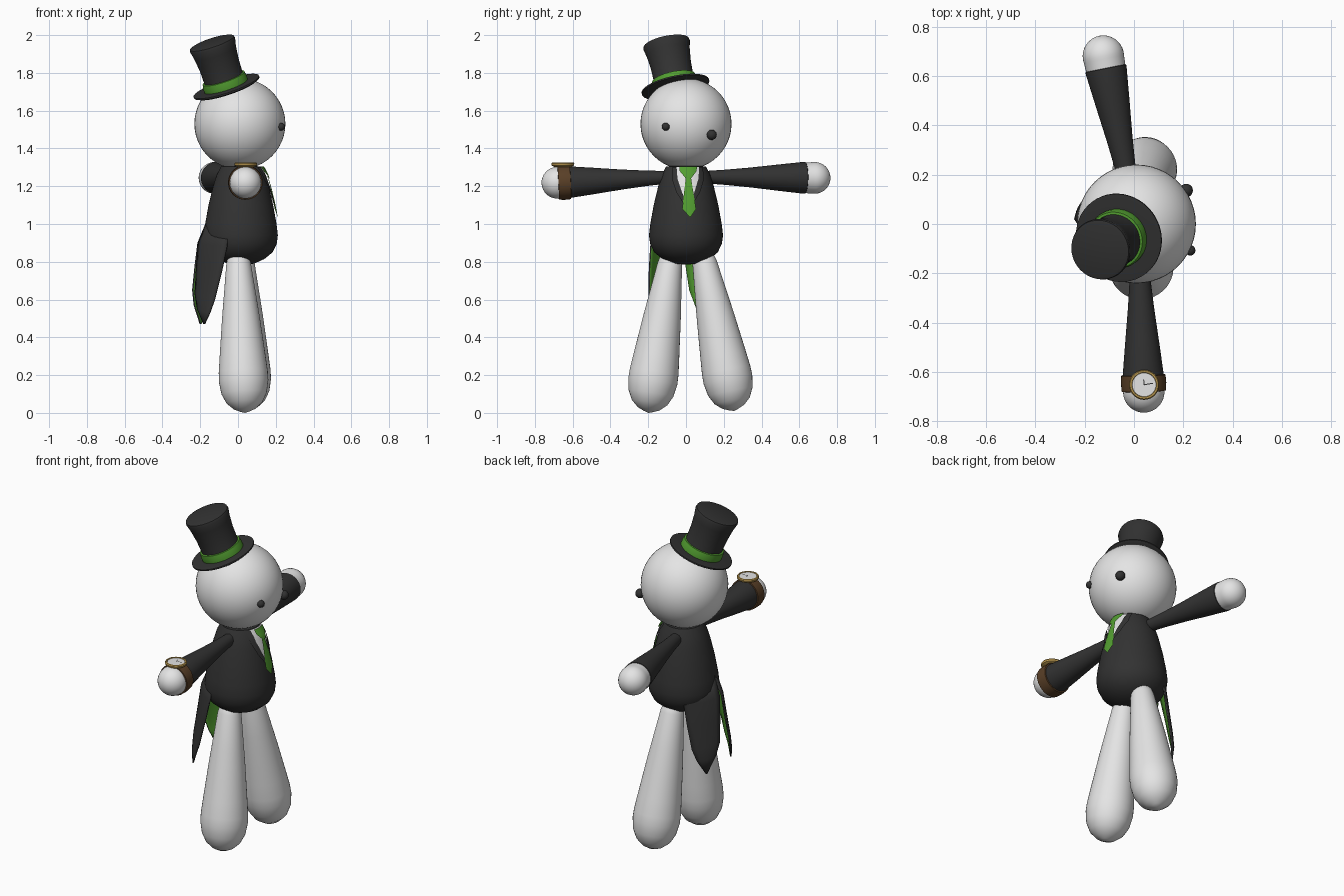
import bpy, bmesh, math
from mathutils import Vector

if "Cube" in bpy.data.objects:
    bpy.data.objects.remove(bpy.data.objects["Cube"])


def mat(name, r, g, b):
    m = bpy.data.materials.new(name)
    m.diffuse_color = (r, g, b, 1)
    m.use_nodes = True
    m.node_tree.nodes["Principled BSDF"].inputs["Base Color"].default_value = m.diffuse_color
    return m


WHITE = mat("soft_white", 0.78, 0.78, 0.78)
DARK = mat("charcoal", 0.032, 0.032, 0.032)
GREEN = mat("green", 0.085, 0.34, 0.03)
BROWN = mat("strap_brown", 0.1, 0.05, 0.02)
GOLD = mat("gold", 0.5, 0.32, 0.08)


def finish(bm, name, mats, angle=40, recalc=True):
    if recalc:
        bmesh.ops.recalc_face_normals(bm, faces=bm.faces)
    me = bpy.data.meshes.new(name)
    bm.to_mesh(me)
    bm.free()
    ob = bpy.data.objects.new(name, me)
    bpy.context.collection.objects.link(ob)
    for m in mats:
        me.materials.append(m)
    bpy.ops.object.select_all(action='DESELECT')
    ob.select_set(True)
    bpy.context.view_layer.objects.active = ob
    bpy.ops.object.shade_smooth_by_angle(angle=math.radians(angle))
    return ob


def lathe(name, profile, base, axis, mats, split=None, n=40, angle=40):
    """Spin (radius, height) points round an axis; faces past split get slot 1."""
    q = Vector((0, 0, 1)).rotation_difference(Vector(axis).normalized())
    base = Vector(base)
    bm = bmesh.new()
    rings = []
    for r, h in profile:
        count = n if r > 0 else 1
        rings.append([bm.verts.new(base + q @ Vector((r * math.cos(2 * math.pi * i / n),
                      r * math.sin(2 * math.pi * i / n), h))) for i in range(count)])
    for k in range(len(rings) - 1):
        a, b = rings[k], rings[k + 1]
        mid = (profile[k][1] + profile[k + 1][1]) / 2
        for i in range(n):
            j = (i + 1) % n
            vs = [a[i % len(a)], a[j % len(a)], b[j % len(b)], b[i % len(b)]]
            f = bm.faces.new(list(dict.fromkeys(vs)))
            if split is not None and mid > split:
                f.material_index = 1
    return finish(bm, name, mats, angle)


def ball(name, centre, r, m, seg=32):
    bm = bmesh.new()
    bmesh.ops.create_uvsphere(bm, u_segments=seg, v_segments=seg // 2, radius=r)
    bmesh.ops.translate(bm, verts=bm.verts, vec=centre)
    return finish(bm, name, [m], 60)


# Head and eyes
ball("head", (0.01, 0, 1.53), 0.241, WHITE, 48)
ball("right_eye", (0.228, -0.107, 1.515), 0.021, DARK, 20)
ball("left_eye", (0.212, 0.136, 1.472), 0.027, DARK, 20)

# Jacket body
BX = 0.015
BODY = [(0, 0.785), (0.07, 0.79), (0.125, 0.815), (0.168, 0.85), (0.19, 0.895), (0.196, 0.94),
        (0.189, 1.0), (0.171, 1.1), (0.147, 1.2), (0.128, 1.26), (0.105, 1.305), (0, 1.31)]
lathe("jacket_body", BODY, (BX, 0, 0), (0, 0, 1), [DARK], n=48, angle=50)


def body_r(z):
    for (r0, z0), (r1, z1) in zip(BODY, BODY[1:]):
        if z0 <= z <= z1:
            return r0 + (r1 - r0) * (z - z0) / (z1 - z0)
    return 0.1


def chest_panel(name, rows, off, m):
    """Panel hugging the chest from (z, left y, right y) rows."""
    bm = bmesh.new()
    grid, cols, steps = [], 6, 5
    for (z0, a0, b0), (z1, a1, b1) in zip(rows, rows[1:]):
        for s in range(steps + 1):
            t = s / steps
            z, a, b = z0 + (z1 - z0) * t, a0 + (a1 - a0) * t, b0 + (b1 - b0) * t
            line = []
            for c in range(cols + 1):
                y = a + (b - a) * c / cols
                x = BX + math.sqrt(max(body_r(z) ** 2 - y * y, 0)) + off
                line.append(bm.verts.new((x, y, z)))
            grid.append(line)
    for p, q in zip(grid, grid[1:]):
        for c in range(cols):
            bm.faces.new((q[c], q[c + 1], p[c + 1], p[c]))
    bmesh.ops.remove_doubles(bm, verts=bm.verts, dist=0.0002)
    return finish(bm, name, [m], 60, recalc=False)


# Shirt, tie and lapels
chest_panel("shirt", [(1.303, -0.05, 0.07), (1.24, -0.045, 0.066), (1.17, -0.022, 0.045),
                      (1.09, 0.009, 0.015)], 0.005, WHITE)
chest_panel("tie_blade", [(1.255, 0.0, 0.025), (1.08, -0.02, 0.053), (1.038, 0.019, 0.025)],
            0.013, GREEN)
chest_panel("tie_knot", [(1.305, -0.035, 0.058), (1.28, -0.033, 0.056), (1.24, 0.0, 0.026)],
            0.018, GREEN)
chest_panel("right_lapel", [(1.303, -0.072, -0.05), (1.24, -0.075, -0.045),
                            (1.17, -0.052, -0.022), (1.08, 0.004, 0.012)], 0.01, DARK)
chest_panel("left_lapel", [(1.303, 0.07, 0.088), (1.24, 0.066, 0.096),
                           (1.17, 0.045, 0.075), (1.08, 0.012, 0.02)], 0.01, DARK)


# Coat tails: green-lined sheets, rows of inner edge and outer edge
def coat_tail(name, rows, flip):
    bm = bmesh.new()
    cols, grid = 6, []
    for inner, outer in rows:
        a, b = Vector(inner), Vector(outer)
        line = []
        for c in range(cols + 1):
            t = c / cols
            p = a.lerp(b, t)
            away = Vector((p.x - BX, p.y, 0)).normalized()
            bulge = 0.1 * (b - a).length * 4 * t * (1 - t)
            line.append(bm.verts.new(p + away * bulge))
        grid.append(line)
    for p, q in zip(grid, grid[1:]):
        for c in range(cols):
            vs = (p[c], p[c + 1], q[c + 1], q[c])
            bm.faces.new(vs if flip else vs[::-1])
    ob = finish(bm, name, [DARK, GREEN], 40, recalc=False)
    s = ob.modifiers.new("lining", 'SOLIDIFY')
    s.thickness = 0.008
    s.material_offset = 1
    return ob


coat_tail("right_coat_tail", [
    ((-0.165, -0.03, 1.02), (-0.05, -0.165, 0.98)),
    ((-0.212, -0.045, 0.9), (-0.06, -0.19, 0.88)),
    ((-0.222, -0.06, 0.78), (-0.085, -0.197, 0.76)),
    ((-0.23, -0.09, 0.63), (-0.125, -0.2, 0.6)),
    ((-0.217, -0.12, 0.55), (-0.15, -0.2, 0.53)),
    ((-0.184, -0.174, 0.47), (-0.178, -0.18, 0.47))], False)
coat_tail("left_coat_tail", [
    ((-0.165, -0.035, 1.02), (-0.06, 0.155, 0.98)),
    ((-0.215, -0.02, 0.9), (-0.09, 0.15, 0.88)),
    ((-0.23, 0.0, 0.78), (-0.11, 0.148, 0.76)),
    ((-0.243, 0.02, 0.65), (-0.14, 0.145, 0.62)),
    ((-0.235, 0.05, 0.57), (-0.165, 0.13, 0.55)),
    ((-0.203, 0.086, 0.47), (-0.197, 0.092, 0.47))], True)

# Sleeves with rounded hands
ARM = [(0, 0), (0.034, 0.02), (0.041, 0.12), (0.053, 0.25), (0.07, 0.4), (0.084, 0.53),
       (0.084, 0.54), (0.081, 0.542), (0.083, 0.58)]
ARM += [(0.084 * math.cos(a), 0.592 + 0.084 * math.sin(a)) for a in
        (math.pi / 2 * i / 8 for i in range(8))] + [(0, 0.676)]
lathe("right_arm", ARM, (0.02, -0.09, 1.248), (0.02, -0.6, -0.03), [DARK, WHITE], 0.541)
lathe("left_arm", ARM, (-0.01, 0.1, 1.248), (-0.118, 0.6, -0.004), [DARK, WHITE], 0.541)

# Legs
LEG = [(0, 0), (0.035, 0.008), (0.054, 0.03), (0.065, 0.07), (0.088, 0.26), (0.1, 0.36),
       (0.121, 0.56), (0.13, 0.65), (0.131, 0.7), (0.12, 0.765), (0.095, 0.815),
       (0.058, 0.848), (0.025, 0.862), (0, 0.87)]
lathe("right_leg", LEG, (0.0, -0.075, 0.86), (0.037, -0.125, -0.86), [WHITE], angle=60)
lathe("left_leg", LEG, (0.02, 0.085, 0.863), (0.03, 0.172, -0.86), [WHITE], angle=60)

# Tilted top hat
HAT, UP = (-0.06, -0.055, 1.722), (-0.33, -0.21, 1)
lathe("hat_brim", [(0, -0.012), (0.1, -0.012), (0.165, -0.008), (0.182, 0.0), (0.182, 0.008),
                   (0.165, 0.01), (0.1, 0.01), (0, 0.01)], HAT, UP, [DARK], n=48)
lathe("hat_crown", [(0.112, 0.0), (0.106, 0.06), (0.108, 0.13), (0.116, 0.2), (0.125, 0.242),
                    (0.122, 0.254), (0.11, 0.258), (0, 0.259)], HAT, UP, [DARK], n=48)
lathe("hat_band", [(0.108, 0.008), (0.12, 0.008), (0.121, 0.03), (0.116, 0.054), (0.104, 0.056)],
      HAT, UP, [GREEN], n=48)

# Wristwatch
W = Vector((0.039, -0.645, 1.22))
lathe("watch_strap", [(0.078, -0.034), (0.09, -0.032), (0.092, 0), (0.09, 0.032), (0.078, 0.034)],
      W, (0.02, -0.6, -0.03), [BROWN])
C = W + Vector((0.002, -0.007, 0.082))
lathe("watch_case", [(0, 0), (0.045, 0), (0.059, 0.008), (0.061, 0.018), (0.057, 0.024),
                     (0.05, 0.024), (0.048, 0.018), (0, 0.018)], C, (0, 0, 1), [GOLD])
lathe("watch_dial", [(0.049, 0.017), (0.048, 0.021), (0, 0.021)], C, (0, 0, 1), [WHITE])
for label, turn, length in (("hour_hand", 95, 0.022), ("minute_hand", 10, 0.036)):
    bm = bmesh.new()
    a = math.radians(turn)
    d, s = Vector((math.cos(a), math.sin(a), 0)), Vector((-math.sin(a), math.cos(a), 0)) * 0.002
    top = C + Vector((0, 0, 0.023))
    bm.faces.new([bm.verts.new(p) for p in (top - s, top + d * length - s,
                                            top + d * length + s, top + s)])
    finish(bm, label, [DARK], recalc=False)
